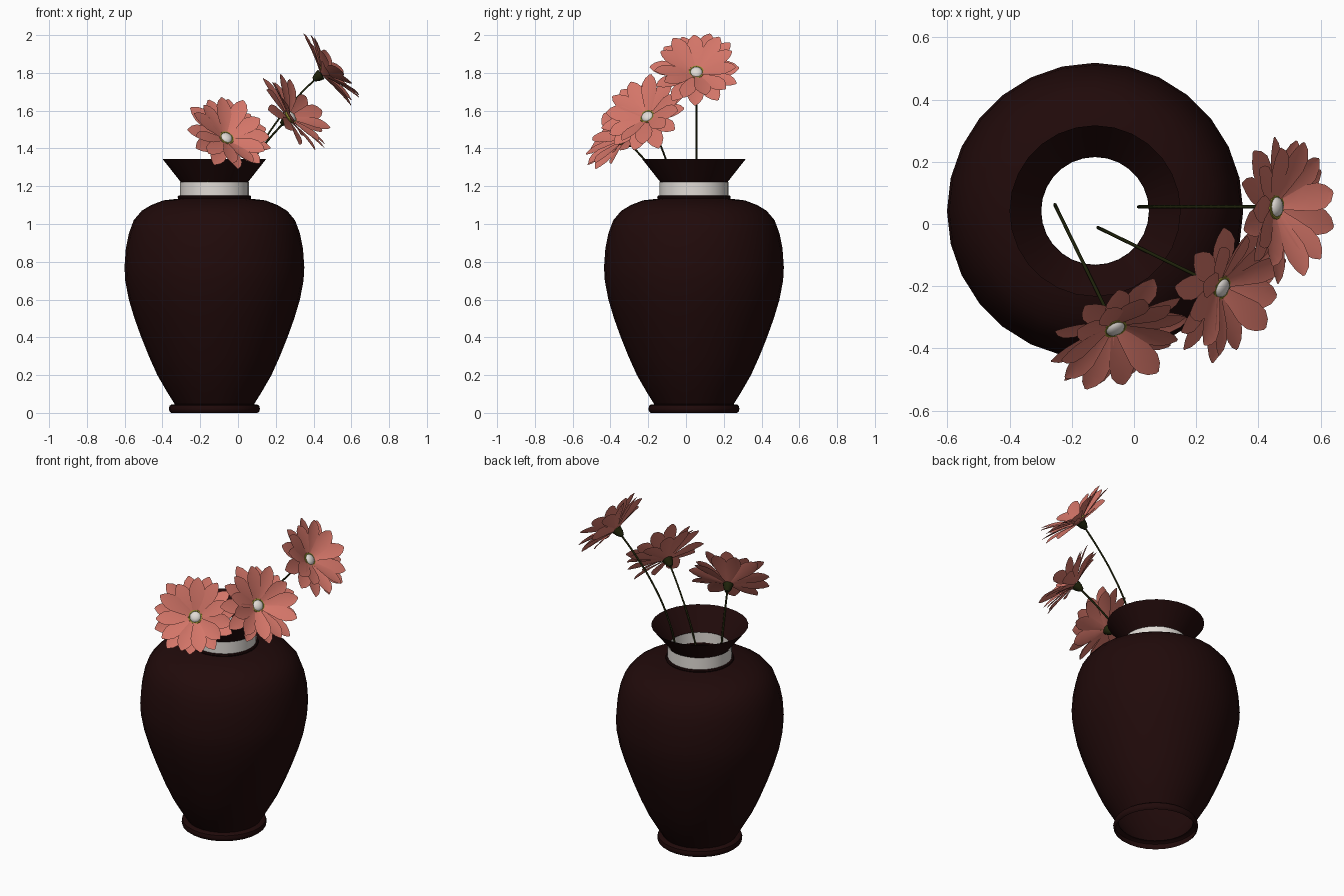
import bpy, bmesh, random
from math import radians, cos, sin, pi
from mathutils import Matrix, Vector

random.seed(4)
cube = bpy.data.objects.get("Cube")
if cube:
    bpy.data.objects.remove(cube)


def material(name, rgb):
    m = bpy.data.materials.new(name)
    m.use_nodes = True
    m.diffuse_color = (*rgb, 1)
    m.node_tree.nodes["Principled BSDF"].inputs["Base Color"].default_value = (*rgb, 1)
    return m


GLAZE = material("dark brown glaze", (0.0145, 0.003, 0.003))
WHITE = material("off white", (0.75, 0.71, 0.67))
PINK = material("coral pink", (0.66, 0.18, 0.14))
GREEN = material("dark green", (0.013, 0.016, 0.003))
OLIVE = material("olive yellow", (0.28, 0.25, 0.03))

AXIS = Vector((-0.125, 0.042, 0))
SIDES = 28


def finish(name, bm, mat, matrix):
    mesh = bpy.data.meshes.new(name)
    bm.to_mesh(mesh)
    bm.free()
    ob = bpy.data.objects.new(name, mesh)
    bpy.context.collection.objects.link(ob)
    ob.matrix_world = matrix
    mesh.materials.append(mat)
    bpy.ops.object.select_all(action='DESELECT')
    ob.select_set(True)
    bpy.context.view_layer.objects.active = ob
    bpy.ops.object.shade_smooth_by_angle(angle=radians(40))


def lathe(name, profile, mat, matrix, sides=SIDES, closed=False):
    """Spin a (radius, height) profile round z."""
    bm = bmesh.new()
    rings = [[bm.verts.new((r * cos(2 * pi * i / sides), r * sin(2 * pi * i / sides), z))
              for i in range(sides)] for r, z in profile]
    pairs = list(zip(rings, rings[1:]))
    if closed:
        pairs.append((rings[-1], rings[0]))
    for low, high in pairs:
        for i in range(sides):
            j = (i + 1) % sides
            bm.faces.new((low[i], low[j], high[j], high[i]))
    bmesh.ops.remove_doubles(bm, verts=bm.verts, dist=1e-5)
    finish(name, bm, mat, matrix)


def ring_profile(radius, height, rx, rz, n=8):
    return [(radius + rx * cos(2 * pi * k / n), height + rz * sin(2 * pi * k / n))
            for k in range(n)]


# Vase: open foot, body, shoulder ring, collar and flared mouth
place = Matrix.Translation(AXIS)
lathe("vase_foot", [(0.228, 0), (0.238, 0.008), (0.241, 0.022), (0.237, 0.038),
                    (0.228, 0.044), (0.21, 0.046)], GLAZE, place)
lathe("vase_body", [(0.21, 0.046), (0.25, 0.11), (0.302, 0.2), (0.347, 0.3), (0.387, 0.4),
                    (0.423, 0.5), (0.453, 0.6), (0.472, 0.7), (0.476, 0.77), (0.469, 0.87),
                    (0.453, 0.95), (0.427, 1.02), (0.385, 1.07), (0.335, 1.1),
                    (0.27, 1.125), (0.173, 1.136)], GLAZE, place)
lathe("shoulder_ring", ring_profile(0.187, 1.142, 0.008, 0.009), GLAZE, place, closed=True)
lathe("vase_collar", [(0.182, 1.14), (0.182, 1.222)], WHITE, place)
lathe("vase_mouth", [(0.174, 1.217), (0.275, 1.345)], GLAZE, place)


def petal(bm, angle, length, width, lift, base, twist):
    """One creased, pointed petal, twisted about its length."""
    outline = [(0.08, 0.28), (0.35, 0.66), (0.58, 0.97), (0.76, 0.93), (0.9, 0.6), (1, 0.1)]
    spin = Matrix.Rotation(angle, 3, 'Z')
    rows = []
    for t, w in outline:
        z = base + lift * t + 0.02 * t * (1 - t)
        rows.append([bm.verts.new(spin @ Vector((
            length * t, s * w * width, z + w * (0.008 * abs(s) + twist * s))))
            for s in (-1, 0, 1)])
    for a, b in zip(rows, rows[1:]):
        for k in range(2):
            bm.faces.new((a[k], b[k], b[k + 1], a[k + 1]))


def flower(label, head, azimuth):
    turn = Matrix.Rotation(radians(azimuth), 4, 'Z')
    frame = Matrix.Translation(head) @ turn @ Matrix.Rotation(radians(55), 4, 'Y')

    # Two layers of cupped petals
    bm = bmesh.new()
    count = 11
    for layer, (length, lift, base) in enumerate(((0.242, 0.04, -0.016),
                                                  (0.218, 0.085, -0.01))):
        for i in range(count):
            petal(bm, 2 * pi * (i + layer / 2) / count + random.uniform(-0.07, 0.07),
                  length * random.uniform(0.92, 1.04), 0.045,
                  lift + random.uniform(-0.018, 0.018), base, random.uniform(-0.012, 0.012))
    finish(label + "_petals", bm, PINK, frame)

    # Domed centre with its ring, and the calyx behind
    lathe(label + "_centre", [(0.034, 0.004), (0.029, 0.014), (0.017, 0.021), (0, 0.023)],
          WHITE, frame, 16)
    lathe(label + "_centre_ring", ring_profile(0.036, 0.004, 0.007, 0.008, 6),
          OLIVE, frame, 16, closed=True)
    lathe(label + "_calyx", [(0, -0.066), (0.012, -0.062), (0.024, -0.04), (0.03, -0.014),
                             (0, -0.008)], GREEN, frame, 12)

    # Arching stem reaching down into the vase
    path = [(-0.045, -0.035), (-0.13, -0.12), (-0.255, -0.27), (-0.355, -0.44),
            (-0.418, -0.63), (-0.437, -0.85)]
    curve = bpy.data.curves.new(label + "_stem", 'CURVE')
    curve.dimensions = '3D'
    curve.bevel_depth = 0.0055
    curve.bevel_resolution = 1
    curve.use_fill_caps = True
    curve.resolution_u = 5
    spline = curve.splines.new('BEZIER')
    spline.bezier_points.add(len(path) - 1)
    for point, (d, z) in zip(spline.bezier_points, path):
        point.co = (d, 0, z)
        point.handle_left_type = point.handle_right_type = 'AUTO'
    curve.materials.append(GREEN)
    stem = bpy.data.objects.new(label + "_stem", curve)
    bpy.context.collection.objects.link(stem)
    stem.matrix_world = Matrix.Translation(head) @ turn


flower("tall_flower", Vector((0.452, 0.055, 1.8)), 0)
flower("middle_flower", Vector((0.277, -0.203, 1.565)), -26)
flower("low_flower", Vector((-0.063, -0.33, 1.452)), -64)
